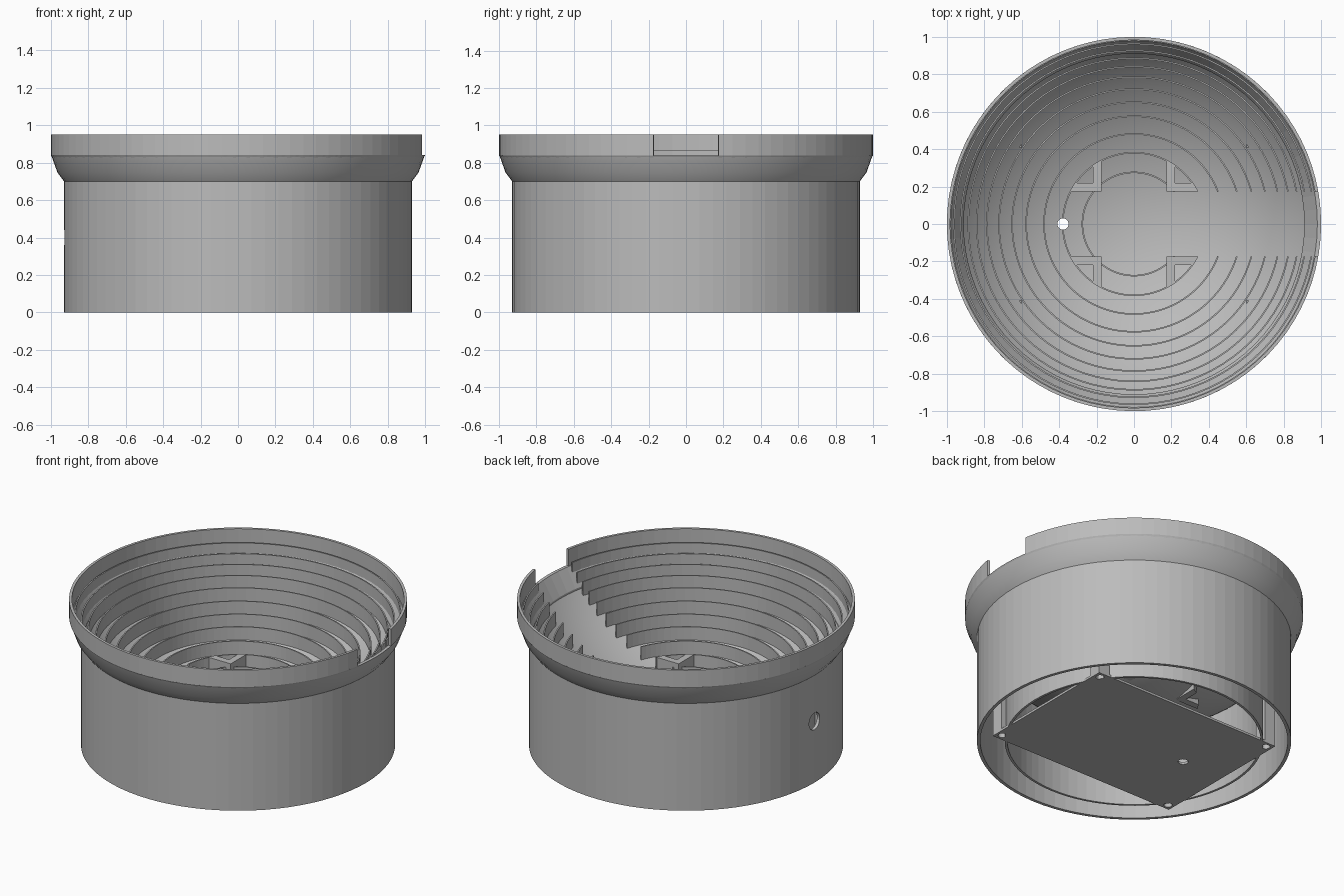
import bpy
import bmesh
from math import sin, cos, pi, asin, sqrt, radians
from mathutils import Matrix

old = bpy.data.objects.get("Cube")
if old:
    bpy.data.objects.remove(old, do_unlink=True)

grey = bpy.data.materials.new("plain grey")
grey.use_nodes = True
grey.diffuse_color = (0.5, 0.5, 0.5, 1)
grey.node_tree.nodes["Principled BSDF"].inputs["Base Color"].default_value = (0.5, 0.5, 0.5, 1)

SEGMENTS = 80
CHANNEL = 0.175          # half width of the open channel on +x
BOWL_R, BOWL_Z = 1.155, 1.418
FIN_HEIGHT = 0.082


def bowl_z(r, radius=BOWL_R):
    return BOWL_Z - sqrt(radius * radius - r * r)


def finish(bm, name, smooth=False):
    bmesh.ops.remove_doubles(bm, verts=bm.verts, dist=1e-5)
    bmesh.ops.recalc_face_normals(bm, faces=bm.faces)
    mesh = bpy.data.meshes.new(name)
    bm.to_mesh(mesh)
    bm.free()
    mesh.materials.append(grey)
    ob = bpy.data.objects.new(name, mesh)
    bpy.context.collection.objects.link(ob)
    if smooth:
        bpy.ops.object.select_all(action='DESELECT')
        ob.select_set(True)
        bpy.context.view_layer.objects.active = ob
        bpy.ops.object.shade_smooth_by_angle(angle=radians(30))
    return ob


def sweep(bm, profile, gap=0.0):
    """Turn a closed (r, z) profile about z, leaving a gap angle each side of +x."""
    steps = SEGMENTS
    rings = []
    for i in range(steps + (1 if gap else 0)):
        a = gap + (2 * pi - 2 * gap) * i / steps
        rings.append([bm.verts.new((r * cos(a), r * sin(a), z)) for r, z in profile])
    n = len(profile)
    for i in range(steps):
        p, q = rings[i], rings[(i + 1) % len(rings)]
        for j in range(n):
            k = (j + 1) % n
            if profile[j][0] == 0 and profile[k][0] == 0:
                continue
            bm.faces.new((p[j], q[j], q[k], p[k]))
    if gap:
        bm.faces.new(rings[0])
        bm.faces.new(rings[-1][::-1])


def add_box(bm, lo, hi):
    size = [b - a for a, b in zip(lo, hi)]
    mid = [(a + b) / 2 for a, b in zip(lo, hi)]
    bmesh.ops.create_cube(bm, size=1, matrix=Matrix.Translation(mid) @ Matrix.Diagonal((*size, 1)))


def drill(obs, centre, radius, depth, sideways=False):
    """Cut a round hole in each object, then drop the cutter."""
    bm = bmesh.new()
    turn = Matrix.Rotation(pi / 2, 4, 'Y') if sideways else Matrix()
    bmesh.ops.create_cone(bm, cap_ends=True, segments=24, radius1=radius, radius2=radius,
                          depth=depth, matrix=Matrix.Translation(centre) @ turn)
    cutter = finish(bm, "hole_cutter")
    cutter.hide_render = True
    for ob in obs:
        mod = ob.modifiers.new("hole", 'BOOLEAN')
        mod.operation, mod.solver, mod.object = 'DIFFERENCE', 'EXACT', cutter
        bpy.context.view_layer.objects.active = ob
        bpy.ops.object.modifier_apply(modifier=mod.name)
    bpy.data.objects.remove(cutter, do_unlink=True)


# Outer wall with flared collar
bm = bmesh.new()
sweep(bm, [(0.93, 0), (0.93, 0.72), (1, 0.84), (0.98, 0.84), (0.91, 0.72), (0.91, 0)])
outer_wall = finish(bm, "outer_wall")

# Upright rim, open at the channel
bm = bmesh.new()
sweep(bm, [(1, 0.84), (1, 0.95), (0.983, 0.95), (0.983, 0.81)], asin(CHANNEL))
finish(bm, "rim")

# Spherical bowl
bm = bmesh.new()
count = 20
top = [(0.995 * i / count, bowl_z(0.995 * i / count)) for i in range(count + 1)]
under = [(0.965 * i / count, bowl_z(0.965 * i / count, BOWL_R + 0.02)) for i in range(count, -1, -1)]
sweep(bm, top + under)
bowl = finish(bm, "bowl", smooth=True)

# Concentric upright fins standing on the bowl
bm = bmesh.new()
for r in (0.28, 0.385, 0.485, 0.58, 0.655, 0.725, 0.79, 0.845, 0.89, 0.93, 0.967):
    z = bowl_z(r)
    inner = r - 0.008
    sweep(bm, [(r, z - 0.008), (r, z + FIN_HEIGHT), (inner, z + FIN_HEIGHT), (inner, z - 0.015)],
          asin(CHANNEL / r))
fins = finish(bm, "fins")

# Four L brackets around the middle
for sx in (-1, 1):
    for sy in (-1, 1):
        bm = bmesh.new()
        c, t, e = CHANNEL, 0.043, 0.342
        outline = [(c, c), (e, c), (e - 0.025, c + t), (c + t, c + t), (c + t, e - 0.025), (c, e)]
        base = bm.faces.new([bm.verts.new((x * sx, y * sy, 0.27)) for x, y in outline])
        side = bmesh.ops.extrude_face_region(bm, geom=[base])
        for v in side["geom"]:
            if isinstance(v, bmesh.types.BMVert):
                v.co.z = 0.412
        side = "left" if sx > 0 else "right"
        finish(bm, f"bracket_{side}_{'back' if sy > 0 else 'front'}")

# Inner support ring under the bowl
bm = bmesh.new()
sweep(bm, [(0.765, 0), (0.765, 0.54), (0.75, 0.53), (0.75, 0)])
finish(bm, "support_ring")

# Base plate
bm = bmesh.new()
add_box(bm, (-0.68, -0.49, 0), (0.68, 0.49, 0.015))
plate = finish(bm, "base_plate")

# Corner posts with screw holes
for sx in (-1, 1):
    for sy in (-1, 1):
        bm = bmesh.new()
        x, y = 0.64 * sx, 0.45 * sy
        add_box(bm, (x - 0.04, y - 0.04, 0.015), (x + 0.04, y + 0.04, 0.53))
        side = "left" if sx > 0 else "right"
        post = finish(bm, f"post_{side}_{'back' if sy > 0 else 'front'}")
        drill([plate, post], (x, y, 0), 0.025, 0.3)

# Drain hole through bowl, fin and plate, and cable hole in the wall
drill([bowl, fins, plate], (-0.38, 0, 0.3), 0.03, 0.8)
drill([outer_wall], (-0.92, 0, 0.4), 0.055, 0.2, sideways=True)
